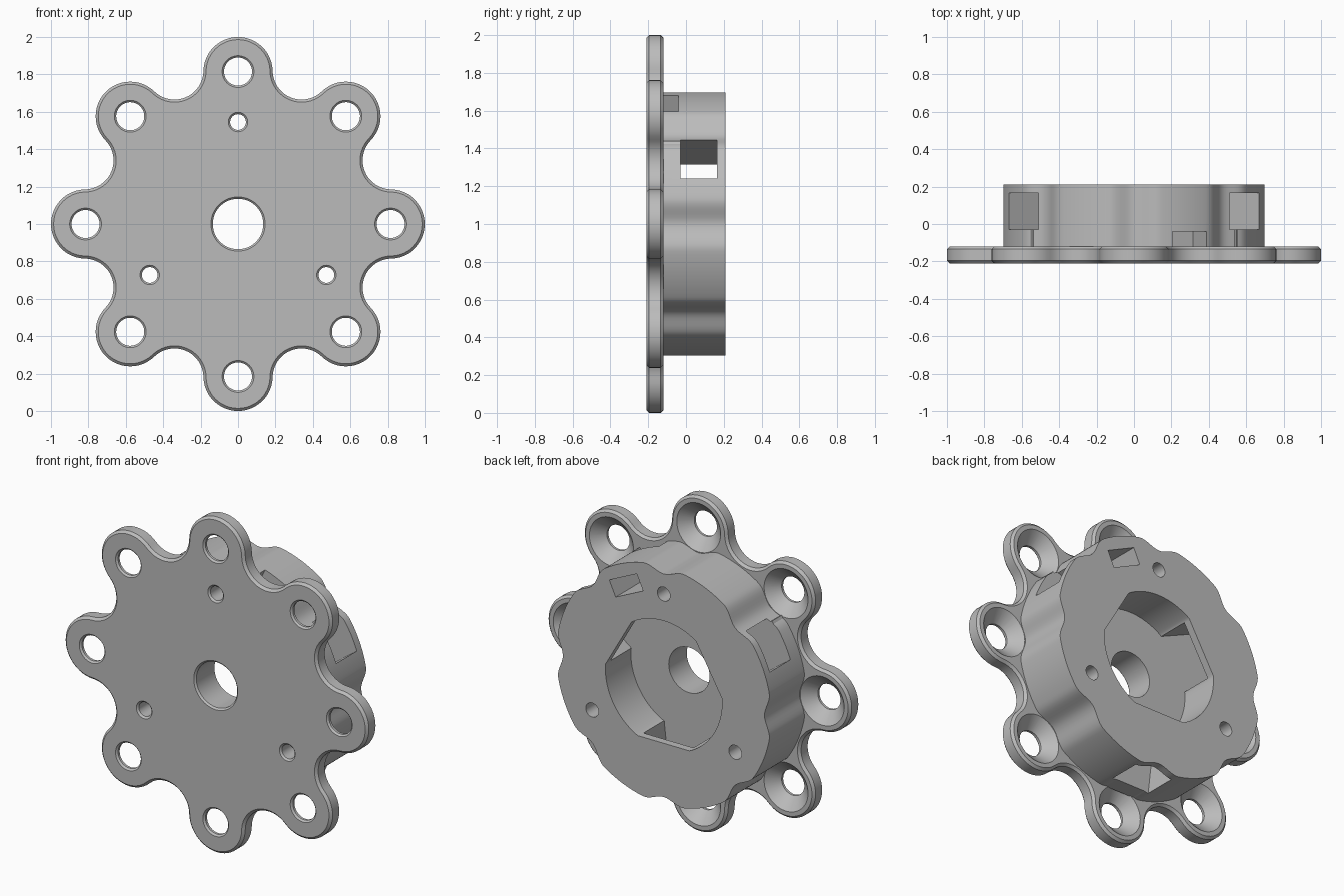
import bpy, bmesh, math
from math import sin, cos, pi, radians, hypot, atan2

cube = bpy.data.objects.get("Cube")
if cube:
    bpy.data.objects.remove(cube, do_unlink=True)

grey = bpy.data.materials.new("plain grey")
grey.use_nodes = True
tone = (0.5, 0.5, 0.5, 1)
grey.diffuse_color = tone
grey.node_tree.nodes["Principled BSDF"].inputs["Base Color"].default_value = tone

FRONT, SEAT, FLOOR, BACK = -0.21, -0.12, -0.03, 0.21   # depths along y
LOBE_R, CHAMFER = 0.815, 0.014
WINDOWS = [radians(a) for a in (30, 150, 270)]
SCREWS = [radians(a) for a in (90, 210, 330)]
LOBES = [k * pi / 4 for k in range(8)]


def loft(name, rings):
    """Closed solid through (outline, y) rings; outlines lie in the x-z plane."""
    bm = bmesh.new()
    loops = [[bm.verts.new((u, y, w + 1)) for u, w in pts] for pts, y in rings]
    for a, b in zip(loops, loops[1:]):
        for i in range(len(a)):
            j = (i + 1) % len(a)
            bm.faces.new((a[i], a[j], b[j], b[i]))
    bm.faces.new(loops[0])
    bm.faces.new(loops[-1])
    bmesh.ops.recalc_face_normals(bm, faces=bm.faces)
    mesh = bpy.data.meshes.new(name)
    bm.to_mesh(mesh)
    bm.free()
    mesh.materials.append(grey)
    obj = bpy.data.objects.new(name, mesh)
    bpy.context.collection.objects.link(obj)
    return obj


def polar(radius, n):
    angles = [2 * pi * i / n for i in range(n)]
    return [(radius(a) * cos(a), radius(a) * sin(a)) for a in angles]


def turned(profile, dist=0, ang=0, n=48):
    """Round cutter along y from (radius, y) pairs."""
    cx, cz = dist * cos(ang), dist * sin(ang)
    return loft("cutter", [([(cx + u, cz + w) for u, w in polar(lambda a: r, n)], y)
                           for r, y in profile])


def radial_block(name, ang, inner, outer, y0, y1):
    """Block pointing outward; inner and outer are (distance, half width)."""
    (d0, h0), (d1, h1) = inner, outer
    c, s = cos(ang), sin(ang)
    corners = [(d0, -h0), (d1, -h1), (d1, h1), (d0, h0)]
    pts = [(d * c - h * s, d * s + h * c) for d, h in corners]
    return loft(name, [(pts, y0), (pts, y1)])


def activate(obj):
    bpy.ops.object.select_all(action='DESELECT')
    obj.select_set(True)
    bpy.context.view_layer.objects.active = obj


def cut(targets, cutter):
    for obj in targets:
        activate(obj)
        mod = obj.modifiers.new("cut", 'BOOLEAN')
        mod.operation, mod.solver, mod.object = 'DIFFERENCE', 'EXACT', cutter
        bpy.ops.object.modifier_apply(modifier=mod.name)
    bpy.data.objects.remove(cutter, do_unlink=True)


def near(angle, centres):
    """Smallest angular distance to any of the centres."""
    return min(abs((angle - c + pi) % (2 * pi) - pi) for c in centres)


# Flange outline: eight round lobes joined by tangent hollows
def flange_outline(inset):
    hollow_r, hollow_d = 0.155, 0.888
    hx, hz = hollow_d * cos(pi / 8), hollow_d * sin(pi / 8)
    span = hypot(hx - LOBE_R, hz)
    turn = atan2(hz, hx - LOBE_R)
    end = pi / 4 - turn + pi
    pts = []
    for k in LOBES:
        local = []
        for i in range(25):
            a = -turn + 2 * turn * i / 24
            r = span - hollow_r - inset
            local.append((LOBE_R + r * cos(a), r * sin(a)))
        for i in range(1, 20):
            a = (turn + pi) + (end - turn - pi) * i / 20
            r = hollow_r + inset
            local.append((hx + r * cos(a), hz + r * sin(a)))
        pts += [(u * cos(k) - w * sin(k), u * sin(k) + w * cos(k)) for u, w in local]
    return pts


small, full = flange_outline(CHAMFER), flange_outline(0)
flange = loft("lobed_flange", [(small, FRONT), (full, FRONT + CHAMFER),
                               (full, SEAT - CHAMFER), (small, SEAT)])


# Hub drum with a shallow dent beside each lobe
def drum_radius(a):
    s = near(a, LOBES) * 0.7
    return 0.71 - 0.0225 * (1 + cos(pi * min(s / 0.14, 1)))


drum = polar(drum_radius, 240)
hub = loft("hub_drum", [(drum, SEAT - 0.005), (drum, BACK)])

# Central pocket with three flats
pocket = polar(lambda a: min(0.385, 0.345 / cos(near(a, WINDOWS))), 180)
cut([hub], loft("cutter", [(pocket, FLOOR), (pocket, BACK + 0.1)]))

# Radial windows from the pocket to the outside
for ang in WINDOWS:
    cut([hub], radial_block("cutter", ang, (0.3, 0.17), (0.8, 0.114), FLOOR, 0.165))

# Cable duct: slot in the back face that leaves through the side by the flange
duct = radians(65)
cut([hub], radial_block("cutter", duct, (0.535, 0.1), (0.635, 0.1), SEAT, BACK + 0.1))
cut([hub], radial_block("cutter", duct, (0.535, 0.1), (0.85, 0.1), SEAT, -0.04))


# Centre bore and three small screw holes, softened at the front
def through_hole(r, end, dist=0, ang=0):
    lip = 0.01
    return turned([(r + 2 * lip, FRONT - lip), (r, FRONT + lip), (r, end)], dist, ang)


cut([flange, hub], through_hole(0.135, BACK + 0.1))
for ang in SCREWS:
    cut([flange, hub], through_hole(0.042, BACK + 0.1, 0.545, ang))

# Countersunk lobe holes
for ang in LOBES:
    cut([flange], turned([(0.095, FRONT - 0.01), (0.075, FRONT + 0.01), (0.075, -0.185),
                          (0.145, SEAT), (0.145, SEAT + 0.05)], LOBE_R, ang))

# Flat ledges under the windows
ledges = [radial_block("window_ledge", ang, (0.5, 0.107), (0.693, 0.107), SEAT - 0.005, FLOOR)
          for ang in WINDOWS]

for obj in [flange, hub] + ledges:
    activate(obj)
    bpy.ops.object.shade_smooth_by_angle(angle=radians(30))
